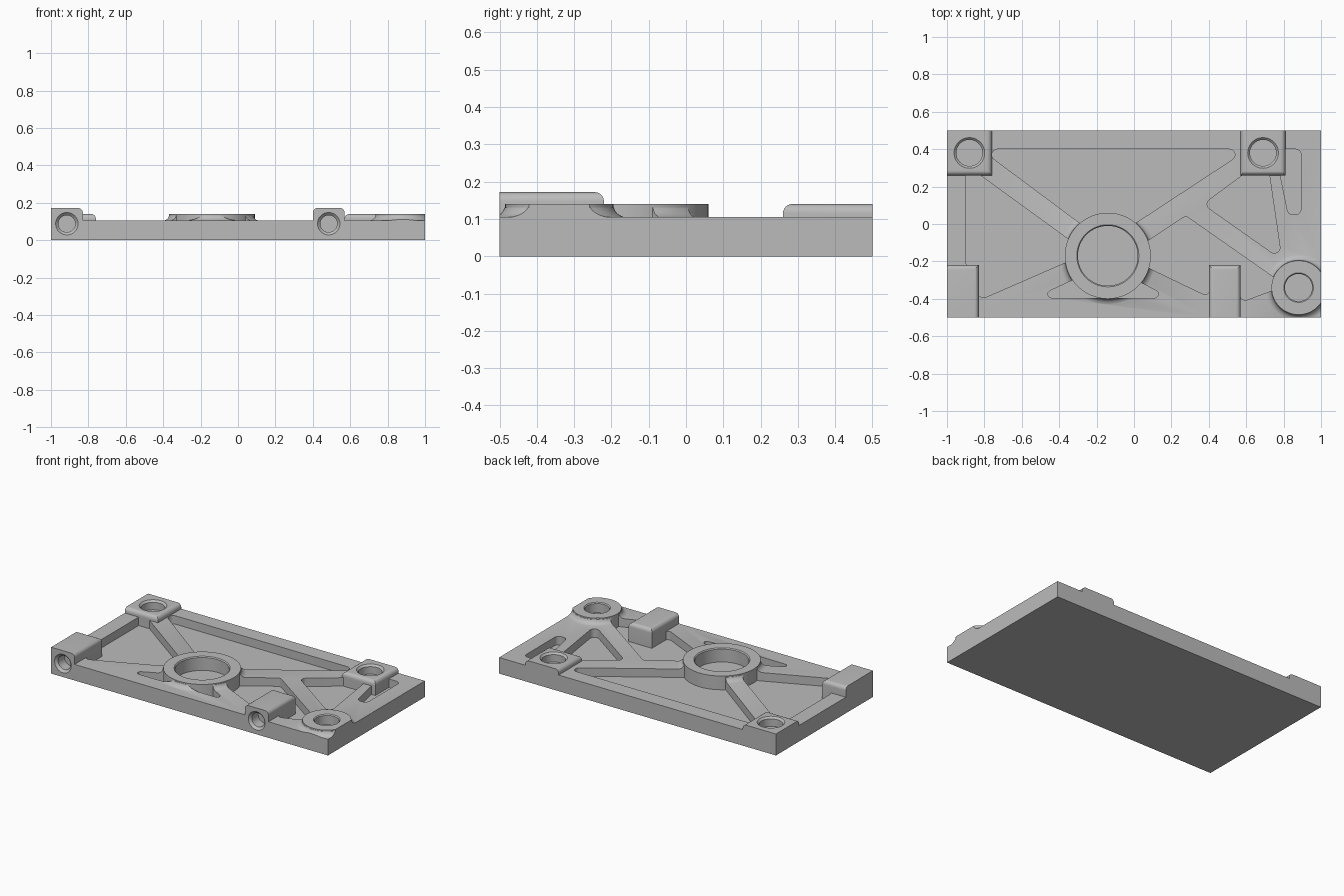
import bpy, bmesh, math
from mathutils import Vector, Matrix

old = bpy.data.objects.get("Cube")
if old:
    bpy.data.objects.remove(old, do_unlink=True)

DECK, FLOOR, LIP, TALL = 0.105, 0.05, 0.14, 0.172

metal = bpy.data.materials.new("plain grey metal")
metal.use_nodes = True
metal.diffuse_color = (0.5, 0.5, 0.5, 1)
metal.node_tree.nodes["Principled BSDF"].inputs["Base Color"].default_value = (0.5, 0.5, 0.5, 1)


def finish(name, bm):
    bmesh.ops.recalc_face_normals(bm, faces=bm.faces[:])
    mesh = bpy.data.meshes.new(name)
    bm.to_mesh(mesh)
    bm.free()
    mesh.materials.append(metal)
    obj = bpy.data.objects.new(name, mesh)
    bpy.context.collection.objects.link(obj)
    return obj


def box(name, x0, x1, y0, y1, z0, z1, rounding=0):
    """Box whose top rim can be rounded over."""
    bm = bmesh.new()
    bmesh.ops.create_cube(bm, size=1)
    for v in bm.verts:
        v.co = ((x0 + x1) / 2 + v.co.x * (x1 - x0),
                (y0 + y1) / 2 + v.co.y * (y1 - y0),
                (z0 + z1) / 2 + v.co.z * (z1 - z0))
    if rounding:
        rim = [e for e in bm.edges if all(v.co.z > z1 - 0.001 for v in e.verts)]
        bmesh.ops.bevel(bm, geom=rim, offset=rounding, segments=6, profile=0.5,
                        affect='EDGES')
    return finish(name, bm)


def lathe(name, profile, place, tilt=0, steps=64):
    """Spin a radius/height profile, then tilt and place it."""
    bm = bmesh.new()
    pts = [bm.verts.new((r, 0, z)) for r, z in profile]
    edges = [bm.edges.new(pair) for pair in zip(pts, pts[1:])]
    bmesh.ops.spin(bm, geom=pts + edges, cent=(0, 0, 0), axis=(0, 0, 1),
                   angle=math.tau, steps=steps)
    bmesh.ops.remove_doubles(bm, verts=bm.verts[:], dist=0.0001)
    bmesh.ops.transform(bm, verts=bm.verts[:],
                        matrix=Matrix.Translation(place) @ Matrix.Rotation(tilt, 4, 'X'))
    return finish(name, bm)


def rounded(points, radius, steps=7):
    """Outline with each corner replaced by an arc."""
    out = []
    pts = [Vector(p) for p in points]
    for i, p in enumerate(pts):
        a, b = pts[i - 1] - p, pts[(i + 1) % len(pts)] - p
        half = a.angle(b) / 2
        reach = min(radius / math.tan(half), 0.45 * a.length, 0.45 * b.length)
        r = reach * math.tan(half)
        a.normalize()
        b.normalize()
        centre = p + (a + b).normalized() * (reach / math.cos(half))
        start, end = p + a * reach - centre, p + b * reach - centre
        sweep = math.atan2(start.x * end.y - start.y * end.x, start.dot(end))
        for k in range(steps + 1):
            out.append(centre + Matrix.Rotation(sweep * k / steps, 2) @ start)
    return out


def pocket(points, radius):
    bm = bmesh.new()
    face = bm.faces.new([bm.verts.new((p.x, p.y, FLOOR)) for p in rounded(points, radius)])
    ext = bmesh.ops.extrude_face_region(bm, geom=[face])
    for v in ext["geom"]:
        if isinstance(v, bmesh.types.BMVert):
            v.co.z = 0.3
    return finish("pocket_cutter", bm)


def combine(target, tool, operation):
    mod = target.modifiers.new(operation, 'BOOLEAN')
    mod.operation = operation
    mod.solver = 'EXACT'
    mod.object = tool
    bpy.context.view_layer.objects.active = target
    bpy.ops.object.modifier_apply(modifier=mod.name)
    bpy.data.objects.remove(tool, do_unlink=True)


# Base plate, oversized until the final trim
plate = box("ribbed_mounting_plate", -1.1, 1.1, -0.6, 0.6, -0.1, DECK)

# Raised round collars: centre x, centre y, outer radius, hole radius, hole floor
collars = [(-0.14, -0.17, 0.23, 0.16, FLOOR), (0.88, -0.34, 0.145, 0.073, 0.075)]

# Curved flares where the collars meet the deck
for x, y, outer, hole, floor in collars:
    f = LIP - DECK
    arc = [(outer + f * (1 - math.cos(t)), LIP - f * math.sin(t))
           for t in [math.pi / 2 * k / 6 for k in range(1, 7)]]
    arc[-1] = (outer + f, DECK - 0.002)
    combine(plate, lathe("collar_flare", [(0, 0.139)] + [(outer - 0.02, 0.139)] + arc
                         + [(outer + f, 0.06), (0, 0.06)], (x, y, 0)), 'UNION')

# Lightening pockets between the ribs
pockets = [
    ([(-0.82, 0.4), (0.61, 0.4), (-0.06, -0.04), (-0.23, -0.04)], 0.03),
    ([(-0.9, 0.317), (-0.25, -0.155), (-0.835, -0.41), (-0.835, -0.23), (-0.9, -0.23)], 0.03),
    ([(-0.53, -0.395), (0.19, -0.395), (-0.1, -0.24), (-0.2, -0.24)], 0.02),
    ([(-0.05, -0.173), (0.276, 0.044), (0.81, -0.33), (0.565, -0.42), (0.565, -0.3),
      (0.405, -0.3), (0.405, -0.392)], 0.03),
    ([(0.37, 0.105), (0.62, 0.29), (0.72, 0.29), (0.79, -0.19)], 0.03),
    ([(0.78, 0.4), (0.893, 0.4), (0.893, 0.05), (0.825, 0.05), (0.78, 0.27)], 0.03),
]
for points, radius in pockets:
    combine(plate, pocket(points, radius), 'DIFFERENCE')

# Collar walls standing on the pocket floor
for x, y, outer, hole, floor in collars:
    combine(plate, lathe("collar", [(0, LIP), (outer, LIP), (outer, 0.02), (0, 0.02)],
                         (x, y, 0)), 'UNION')

# Rear corner pads and front lugs
for x0, x1 in [(-1.06, -0.76), (0.57, 0.81)]:
    combine(plate, box("rear_pad", x0, x1, 0.26, 0.56, 0.02, LIP, 0.025), 'UNION')
for x0, x1 in [(-1.06, -0.83), (0.4, 0.57)]:
    combine(plate, box("front_lug", x0, x1, -0.56, -0.22, 0.02, TALL, 0.025), 'UNION')

# Trim to the true outline
combine(plate, box("trim", -1, 1, -0.5, 0.5, 0, 0.3), 'INTERSECT')


# Blind holes with chamfered mouths
def hole(place, radius, chamfer, depth, tilt=0):
    combine(plate, lathe("hole_cutter", [(0, -depth), (radius, -depth), (radius, -chamfer),
                                         (radius + 2 * chamfer, chamfer), (0, chamfer)],
                         place, tilt), 'DIFFERENCE')


for x, y, outer, radius, floor in collars:
    hole((x, y, LIP), radius, 0.006, LIP - floor)
for x in (-0.88, 0.69):
    hole((x, 0.38, LIP), 0.07, 0.012, 0.06)
for x in (-0.915, 0.485):
    hole((x, -0.5, 0.088), 0.045, 0.015, 0.08, math.pi / 2)

# Smooth curved walls, crisp edges
bpy.ops.object.select_all(action='DESELECT')
plate.select_set(True)
bpy.context.view_layer.objects.active = plate
bpy.ops.object.shade_smooth_by_angle(angle=math.radians(30))
